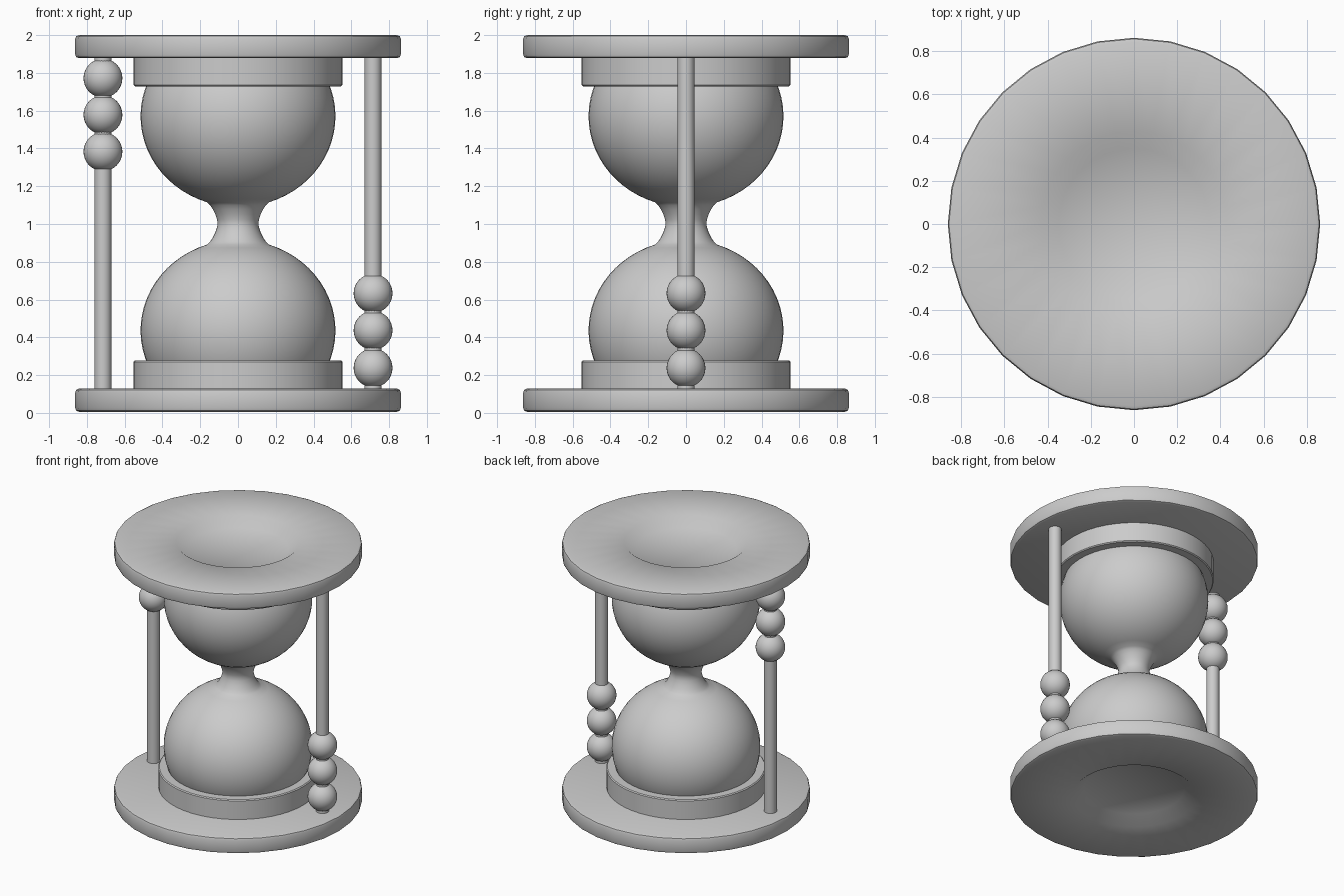
import bpy, bmesh, math
from mathutils import Matrix

if "Cube" in bpy.data.objects:
    bpy.data.objects.remove(bpy.data.objects["Cube"])

MID = 1.003  # height of the mirror plane through the neck


def finish(name, bm, angle=30):
    bmesh.ops.remove_doubles(bm, verts=bm.verts, dist=1e-5)
    bmesh.ops.recalc_face_normals(bm, faces=bm.faces)
    mesh = bpy.data.meshes.new(name)
    bm.to_mesh(mesh)
    bm.free()
    ob = bpy.data.objects.new(name, mesh)
    bpy.context.collection.objects.link(ob)
    bpy.ops.object.select_all(action='DESELECT')
    ob.select_set(True)
    bpy.context.view_layer.objects.active = ob
    bpy.ops.object.shade_smooth_by_angle(angle=math.radians(angle))
    return ob


def lathe(name, profile, sides, flip=False, angle=30):
    """Spin (radius, z) points about the z axis; flip mirrors to the top."""
    bm = bmesh.new()
    vs = [bm.verts.new((r, 0, 2 * MID - z if flip else z)) for r, z in profile]
    es = [bm.edges.new(p) for p in zip(vs, vs[1:])]
    bmesh.ops.spin(bm, geom=vs + es, cent=(0, 0, 0), axis=(0, 0, 1),
                   angle=2 * math.pi, steps=sides, use_duplicate=False)
    return finish(name, bm, angle)


# end disc with a sloped round recess in its outer face
disc = [(0, 0.065), (0.35, 0.065), (0.43, 0.006), (0.843, 0.006), (0.857, 0.012),
        (0.862, 0.026), (0.862, 0.108), (0.857, 0.122), (0.843, 0.128), (0, 0.128)]
# stepped collar holding the bulb
collar = [(0, 0.12), (0.553, 0.12), (0.553, 0.27), (0.546, 0.277), (0, 0.277)]

for side, flip in (("bottom", False), ("top", True)):
    lathe(side + "_disc", disc, 32, flip, 40)
    lathe(side + "_collar", collar, 48, flip)

# glass: slightly flattened bulb flowing into half of the narrow neck
bulb = []
for i in range(21):
    a = math.radians(-40 + (71.5 + 40) * i / 20)
    bulb.append((0.516 * math.cos(a), 0.436 + 0.48 * math.sin(a)))
neck = [(0.148, 0.906), (0.134, 0.927), (0.12, 0.955), (0.111, 0.982), (0.108, MID)]
half = bulb + neck
lathe("glass", half + [(r, 2 * MID - z) for r, z in reversed(half[:-1])], 48, angle=50)

# side rods, each with three sliding beads
for side, x, heights in (("left", -0.715, (1.772, 1.578, 1.383)),
                         ("right", 0.715, (0.633, 0.437, 0.238))):
    bm = bmesh.new()
    bmesh.ops.create_cone(bm, cap_ends=True, segments=24, radius1=0.045, radius2=0.045,
                          depth=1.77, matrix=Matrix.Translation((x, 0, MID)))
    finish(side + "_rod", bm)
    for n, z in enumerate(heights, 1):
        bm = bmesh.new()
        bmesh.ops.create_uvsphere(bm, u_segments=32, v_segments=16, radius=0.103,
                                  matrix=Matrix.Translation((x, 0, z)))
        finish(f"{side}_bead_{n}", bm)
